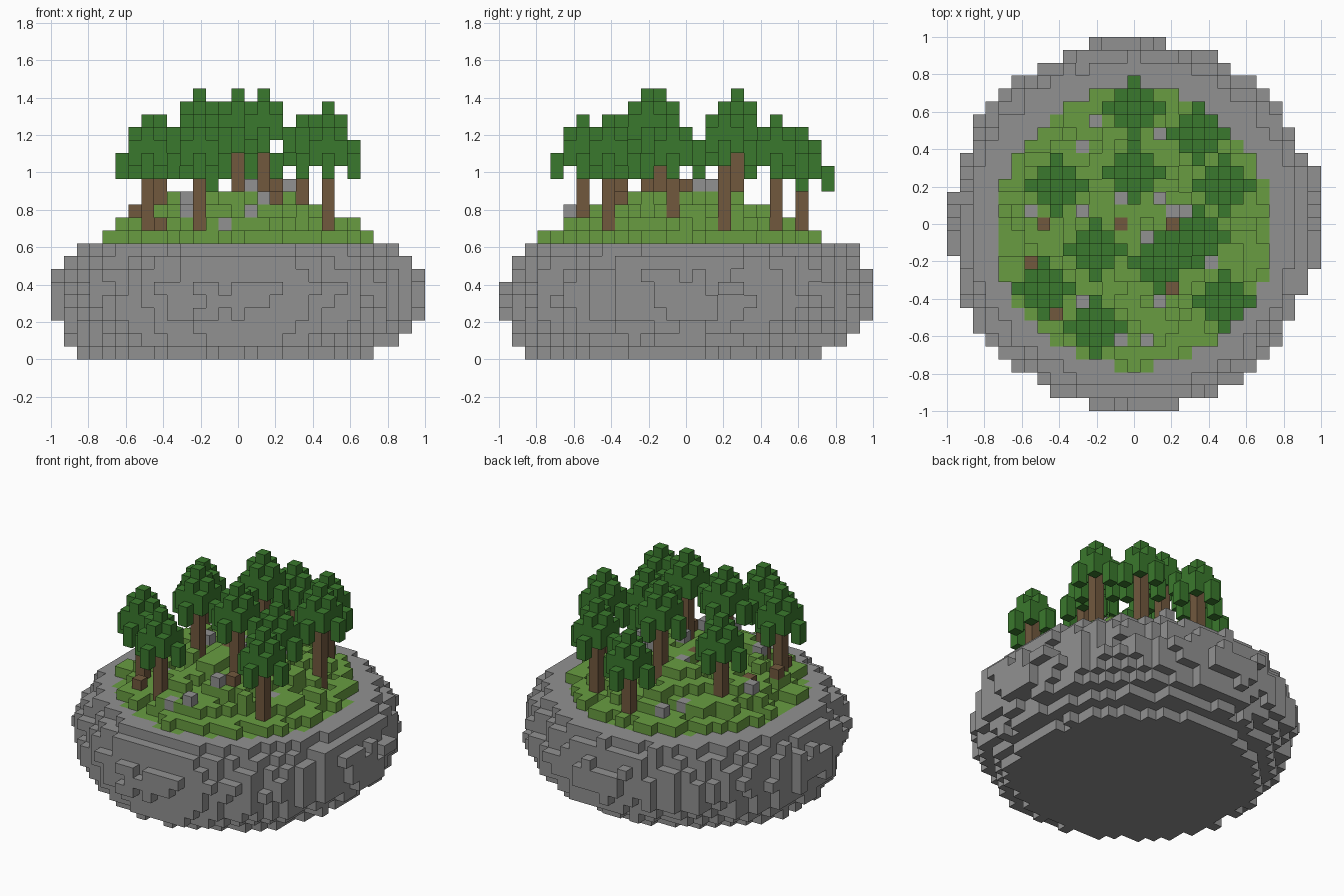
import bpy, bmesh, math, random
from mathutils import Vector, noise

if "Cube" in bpy.data.objects:
    bpy.data.objects.remove(bpy.data.objects["Cube"])
random.seed(7)
S = 2 / 29  # block size
STEPS = [Vector(v) for v in ((1, 0, 0), (-1, 0, 0), (0, 1, 0), (0, -1, 0), (0, 0, 1), (0, 0, -1))]


def material(name, rgb):
    m = bpy.data.materials.new(name)
    m.use_nodes = True
    m.diffuse_color = (*rgb, 1)
    m.node_tree.nodes["Principled BSDF"].inputs["Base Color"].default_value = (*rgb, 1)
    return m


def build(name, cells, mat, solid):
    """Mesh a set of blocks, keeping only faces open to the air."""
    bm = bmesh.new()
    verts = {}
    for c in sorted(cells):
        p = Vector(c) + Vector((0, 0, 0.5))
        for n in STEPS:
            if tuple(int(a + b) for a, b in zip(c, n)) in solid:
                continue
            u = Vector((n.y, n.z, n.x))
            w = n.cross(u)
            quad = []
            for a, b in ((1, 1), (-1, 1), (-1, -1), (1, -1)):
                q = (p + (n + a * u + b * w) / 2) * S
                key = tuple(round(k, 4) for k in q)
                if key not in verts:
                    verts[key] = bm.verts.new(q)
                quad.append(verts[key])
            bm.faces.new(quad)
    me = bpy.data.meshes.new(name)
    bm.to_mesh(me)
    bm.free()
    me.materials.append(mat)
    bpy.context.collection.objects.link(bpy.data.objects.new(name, me))


grid = [(x, y) for x in range(-14, 15) for y in range(-14, 15)]

# Stone island: stacked discs with a rough edge
radii = [11.3, 12.6, 13.5, 14.0, 14.3, 14.3, 14.0, 13.6, 12.7]
stone = set()
for z, r in enumerate(radii):
    shift = max(0, 0.8 - 0.3 * z)
    for x, y in grid:
        rough = 0 if z == 4 else 0.8 * noise.noise(Vector((x, y, z)) * 0.73)
        if math.hypot(x + shift, y + shift) <= r + rough:
            stone.add((x, y, z))

# Grass mound: turf set flush in the stone, with bumpy columns on it
TOP = len(radii)
height = {}
grass = set()
for x, y in grid:
    r = math.hypot(x, y + 0.3) / 10.8
    if r <= 1:
        bump = random.uniform(-1.0, 0.8)
        height[x, y] = TOP + max(0, min(4, round(3.8 * (1 - r ** 2) + bump)))
        if r > 0.85 and random.random() < 0.35:
            height[x, y] = TOP + 1
        grass |= {(x, y, z) for z in range(TOP - 1, height[x, y])}
stone -= grass

# Loose rocks and fallen logs
rock_spots = [(-3, 8), (2, 7), (-4, 6), (-1, 2), (2, 2), (3, 1), (4, 1), (-8, 1), (-4, 1),
              (1, -1), (2, -6), (6, -3), (-4, -6), (-1, -9), (1, -9)]
log_spots = [(-7, 0), (-1, 0), (3, 0), (-8, -3), (3, -5), (-6, -7)]
rocks, logs = ({(x, y, height[x, y]) for x, y in spots} for spots in (rock_spots, log_spots))

# Trees: position and top layer; each crown is a hollow umbrella of
# two-block leaf columns, one step lower for each step outward
trees = [(0, 9, 18), (5, 7, 19), (0, 4, 21), (-6, 3, 19), (7, 3, 20), (-3, -2, 21),
         (2, -3, 21), (5, -1, 19), (-7, -5, 19), (-3, -8, 19), (7, -6, 19)]
trunks, leaves = set(), set()
for tx, ty, top in trees:
    trunks |= {(tx, ty, z) for z in range(TOP, top - 2)}
    for dx in range(-2, 3):
        for dy in range(-2, 3):
            d, m = abs(dx) + abs(dy), max(abs(dx), abs(dy))
            if d <= 2:
                high = top - 1 - d - (m == 2)
                leaves |= {(tx + dx, ty + dy, high), (tx + dx, ty + dy, high - 1)}
leaves -= trunks
grass -= trunks

solid = stone | grass | rocks | logs | trunks | leaves
grey = material("stone grey", (0.285, 0.285, 0.285))
brown = material("bark brown", (0.165, 0.098, 0.048))
build("stone_island", stone, grey, solid)
build("grass_mound", grass, material("grass green", (0.14, 0.335, 0.053)), solid)
build("loose_rocks", rocks, grey, solid)
build("fallen_logs", logs, brown, solid)
build("tree_trunks", trunks, brown, solid)
build("tree_leaves", leaves, material("leaf green", (0.042, 0.19, 0.026)), solid)
